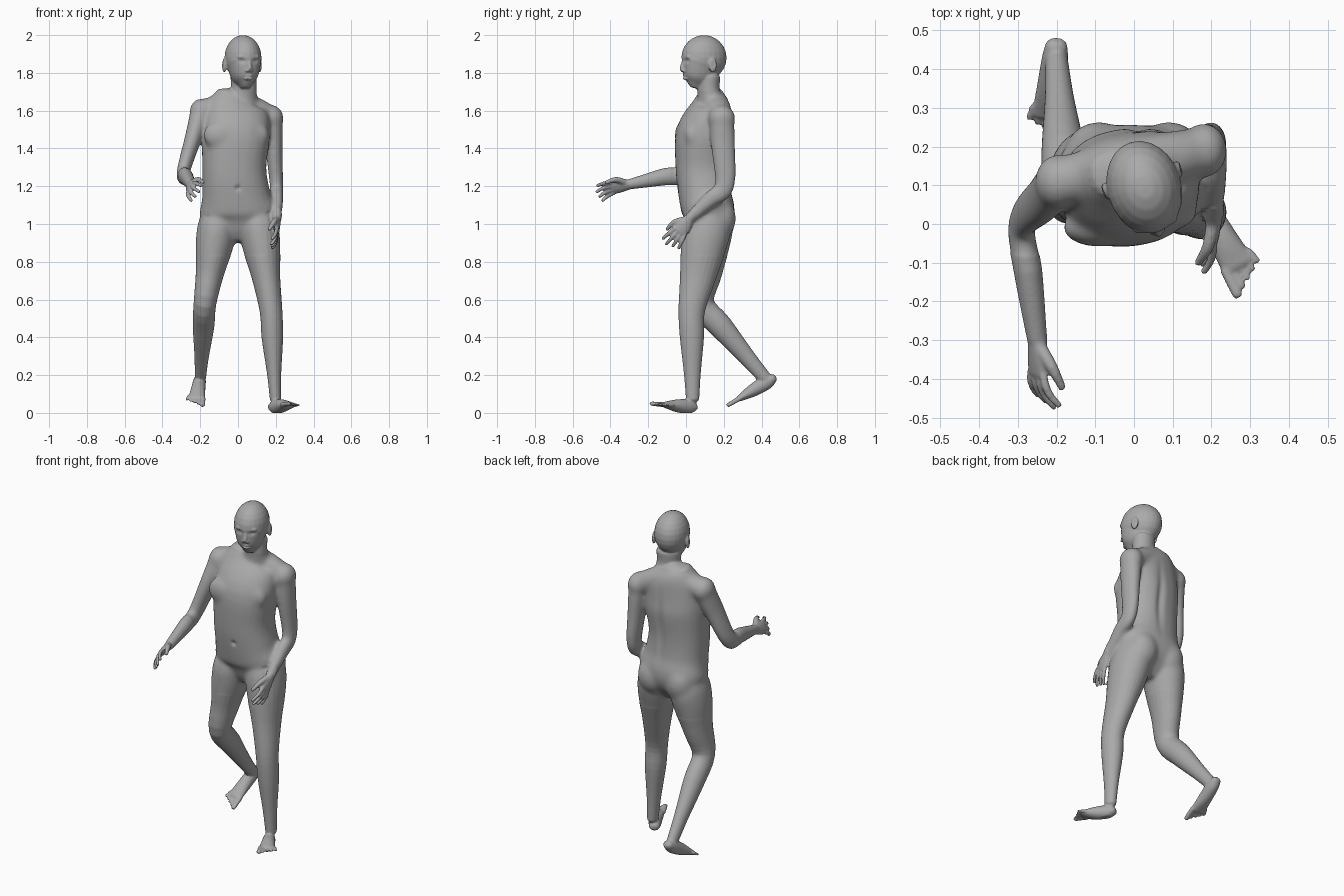
import bpy, bmesh, math
from mathutils import Vector, Matrix

cube = bpy.data.objects.get("Cube")
if cube:
    bpy.data.objects.remove(cube, do_unlink=True)

skin = bpy.data.materials.new("plain_grey")
skin.use_nodes = True
grey = (0.4, 0.4, 0.4, 1)
skin.diffuse_color = grey
skin.node_tree.nodes["Principled BSDF"].inputs["Base Color"].default_value = grey

X, Y, Z = Matrix.Identity(3)
SIDES = 24
bm = bmesh.new()


def spline(rings, steps=4):
    """Catmull-Rom interpolation of (x, y, z, half width, half depth) rings."""
    rows = [Vector(ring) for ring in rings]
    rows = [rows[0] * 2 - rows[1]] + rows + [rows[-1] * 2 - rows[-2]]
    dense = []
    for before, start, end, after in zip(rows, rows[1:], rows[2:], rows[3:]):
        enter, leave = (end - before) / 2, (after - start) / 2
        for i in range(steps):
            t = i / steps
            ease = t * t * (3 - 2 * t)
            dense.append(start.lerp(end, ease) + enter * t * (1 - t)**2 - leave * t * t * (1 - t))
    return dense + [rows[-2]]


def loft(rings, ref=X, power=2, twist=(0, 0), matrix=Matrix()):
    """Closed tube of superelliptic rings with rounded ends."""
    rows = spline(rings)
    points = [row.xyz for row in rows]
    sizes = [(row[3], row[4]) for row in rows]
    for end, inner in ((0, 1), (-1, -2)):
        outward = (points[end] - points[inner]).normalized()
        width, depth = sizes[end]
        place = len(points) if end else 0
        points.insert(place, points[end] + outward * min(width, depth) / 2)
        sizes.insert(place, (width * 0.6, depth * 0.6))
    last, loops = len(points) - 1, []
    for i, (point, (width, depth)) in enumerate(zip(points, sizes)):
        tangent = (points[min(i + 1, last)] - points[max(i - 1, 0)]).normalized()
        angle = math.radians(twist[0] + (twist[1] - twist[0]) * i / last)
        side = Matrix.Rotation(angle, 3, "Z") @ ref
        side = (side - tangent * side.dot(tangent)).normalized()
        front = tangent.cross(side)
        loop = []
        for k in range(SIDES):
            turn = math.tau * k / SIDES
            c, s = [math.copysign(abs(v) ** (2 / power), v) for v in (math.cos(turn), math.sin(turn))]
            loop.append(bm.verts.new(matrix @ (point + side * width * c + front * depth * s)))
        loops.append(loop)
    for low, high in zip(loops, loops[1:]):
        for k in range(SIDES):
            n = (k + 1) % SIDES
            bm.faces.new((low[k], low[n], high[n], high[k]))
    bm.faces.new(loops[0][::-1])
    bm.faces.new(loops[-1])


def blob(center, radii, matrix=Matrix()):
    """Ellipsoid for muscle masses and facial features."""
    bmesh.ops.create_uvsphere(bm, u_segments=SIDES, v_segments=SIDES // 2, radius=1,
                              matrix=matrix @ Matrix.LocRotScale(Vector(center), None, Vector(radii)))


def limb(joints, *bones, ref=X):
    """Tube through joints; each bone lists (fraction, half width, half depth)."""
    rings = []
    for start, end, bone in zip(joints, joints[1:], bones):
        for fraction, width, depth in bone:
            rings.append((*start.lerp(end, fraction), width, depth))
    loft(rings, ref=ref)


def arm(shoulder, elbow, wrist):
    blob(shoulder, (.062, .072, .07))
    limb((shoulder, elbow, wrist),
         ((0, .058, .066), (.4, .047, .065), (1, .036, .053)), ((.4, .037, .045), (1, .026, .027)))


def leg(hip, knee, ankle):
    limb((hip, knee, ankle),
         ((-.2, .09, .11), (0, .105, .13), (.25, .1, .12), (.6, .075, .095), (1, .06, .07)),
         ((.3, .057, .064), (.7, .038, .045), (1, .029, .035)))


def hand(wrist, forward, across, curl):
    """Palm, four curling fingers and a thumb; across points to the index side."""
    forward = forward.normalized()
    across = (across - forward * across.dot(forward)).normalized()
    inward = forward.cross(across)
    if inward.x * wrist.x > 0:
        inward.negate()
    limb((wrist, wrist + forward * .09),
         ((0, .028, .024), (.6, .039, .018), (1, .039, .013)), ref=across)
    for k in range(4):
        spread = 1 - k * 2 / 3
        length = .035 - .004 * abs(k - 1)
        point = wrist + forward * .085 + across * spread * .032
        path = [(*point, .01, .01)]
        for joint in range(3):
            angle = curl * (joint + .4)
            point = point + length * (forward * math.cos(angle) + inward * math.sin(angle)
                                      + across * spread * .2)
            radius = .011 - joint * .001
            path.append((*point, radius, radius))
        loft(path, ref=across)
    base = wrist + forward * .015 + across * .012
    middle = base + forward * .05 + across * .04 + inward * .015
    tip = middle + forward * .055 + across * .01 + inward * .025
    limb((base, middle, tip), ((0, .018, .018), (1, .015, .015)), ((1, .01, .01),), ref=across)


def foot(heel, ball, big_toe_side):
    """Wedge from heel to ball with five toes fanned over its front edge."""
    forward = (ball - heel).normalized()
    inward = (big_toe_side - forward * big_toe_side.dot(forward)).normalized()
    limb((heel, ball), ((0, .028, .023), (.2, .034, .038), (.6, .039, .034), (1, .045, .016)), ref=inward)
    for k in range(5):
        radius = .009 if k else .014
        root = ball + inward * (.034 - k * .019) - forward * (.01 + k * .004)
        tip = root + forward * (.075 - k * .009) + inward * (.004 - k * .003)
        limb((root, tip), ((0, radius, radius), (1, radius, radius * .8)), ref=inward)


# Torso, twisting from hips to shoulders
loft([(0, .11, .95, .1, .09), (0, .12, 1.05, .2, .138), (-.01, .1, 1.16, .18, .14),
      (-.02, .09, 1.3, .17, .145), (-.01, .1, 1.48, .18, .15), (0, .14, 1.62, .16, .1),
      (.02, .15, 1.67, .1, .07)], power=2.3, twist=(-6, 17))
# Chest and buttock masses
for x, y in ((-.09, -.01), (.07, .03)):
    blob((x, y, 1.47), (.095, .05, .08))
for x in (-.09, .09):
    blob((x, .18, 1.03), (.09, .085, .11))

# Shoulder girdle and neck
left_shoulder, right_shoulder = Vector((.18, .19, 1.56)), Vector((-.195, .11, 1.595))
limb((right_shoulder, Vector((.01, .15, 1.65)), left_shoulder),
     ((0, .06, .06), (.5, .07, .065), (1, .07, .05)), ((.5, .07, .065), (1, .06, .06)), ref=Y)
loft([(.02, .14, 1.63, .1, .08), (.03, .12, 1.7, .07, .06), (.03, .12, 1.78, .07, .06)], twist=(15, 17))

# Arms: the left one hanging, the right one reaching forward
left_wrist, right_wrist = Vector((.205, .02, 1.03)), Vector((-.25, -.3, 1.21))
arm(left_shoulder, Vector((.204, .205, 1.2)), left_wrist)
arm(right_shoulder, Vector((-.29, 0, 1.275)), right_wrist)
hand(left_wrist, Vector((0, -.6, -.8)), Vector((0, -.8, .6)), curl=.2)
hand(right_wrist, Vector((0, -1, -.2)), Vector((.5, 0, .9)), curl=.3)

# Legs: the left one planted, the right one trailing
leg(Vector((.11, .11, .98)), Vector((.175, .03, .54)), Vector((.198, .035, .07)))
leg(Vector((-.11, .12, .98)), Vector((-.175, .08, .58)), Vector((-.2, .425, .175)))
foot(Vector((.182, .045, .03)), Vector((.27, -.11, .043)), -X)
foot(Vector((-.2, .465, .185)), Vector((-.22, .28, .075)), X)

# Head, turned towards its left
head = Matrix.Translation((.025, .1, 0)) @ Matrix.Rotation(math.radians(17), 4, "Z")
blob((0, -.005, 1.88), (.096, .122, .12), head)
loft([(0, -.045, 1.735, .035, .052), (0, -.035, 1.775, .068, .083), (0, -.02, 1.86, .092, .106)],
     power=2.15, matrix=head)
loft([(0, -.115, 1.87, .01, .01), (0, -.127, 1.82, .012, .014)], matrix=head)
for z in (1.785, 1.77):
    blob((0, -.105, z), (.024, .016, .008), head)
for s in (-1, 1):
    blob((s * .012, -.122, 1.812), (.009, .012, .008), head)
    blob((s * .035, -.105, 1.885), (.026, .014, .01), head)
    blob((s * .098, .014, 1.84), (.011, .022, .038), head)

# Fuse the parts into one skin
rough = bpy.data.meshes.new("body_parts")
bm.to_mesh(rough)
bm.free()
body = bpy.data.objects.new("body", rough)
bpy.context.collection.objects.link(body)
fuse = body.modifiers.new("fuse", "REMESH")
fuse.mode, fuse.voxel_size = "VOXEL", .0055
soften = body.modifiers.new("soften", "SMOOTH")
soften.factor, soften.iterations = .5, 4
graph = bpy.context.evaluated_depsgraph_get()
mesh = bpy.data.meshes.new_from_object(body.evaluated_get(graph))
body.modifiers.clear()
body.data = mesh
bpy.data.meshes.remove(rough)

# Blend the trunk seams, sparing the hands
bm = bmesh.new()
bm.from_mesh(mesh)
trunk = [v for v in bm.verts if .83 < v.co.z < 1.7 and v.co.y > -.08
         and (abs(v.co.x) < .15 or v.co.y > .04 or v.co.z > 1.12)]
for repeat in range(40):
    bmesh.ops.smooth_vert(bm, verts=trunk, factor=.5, use_axis_x=True, use_axis_y=True, use_axis_z=True)
bm.to_mesh(mesh)
bm.free()

# Press in mouth line, navel, spine, eye sockets and ear bowls
dents = [(head @ Vector((0, -.12, 1.778)), (.022, .03, .005), Y * .003),
         (Vector((0, -.05, 1.19)), (.014, .04, .014), Y * .01),
         (Vector((.01, .24, 1.36)), (.022, .08, .16), Y * -.012)]
for s in (-1, 1):
    dents.append((head @ Vector((s * .036, -.11, 1.864)), (.018, .03, .011), Y * .009))
    dents.append((head @ Vector((s * .11, .012, 1.846)), (.02, .011, .02), X * s * -.006))
for vertex in mesh.vertices:
    for center, size, push in dents:
        gap = sum(((p - q) / r) ** 2 for p, q, r in zip(vertex.co, center, size))
        if gap < 6:
            vertex.co += push * math.exp(-gap)
    vertex.co.z = max(vertex.co.z, 0)
mesh.materials.append(skin)
mesh.shade_smooth()

# Eyeballs
for s, name in ((-1, "right_eye"), (1, "left_eye")):
    bpy.ops.mesh.primitive_uv_sphere_add(segments=SIDES, ring_count=SIDES // 2, radius=.013,
                                         location=head @ Vector((s * .036, -.094, 1.864)))
    eye = bpy.context.object
    eye.name = name
    eye.data.materials.append(skin)
    bpy.ops.object.shade_smooth()
